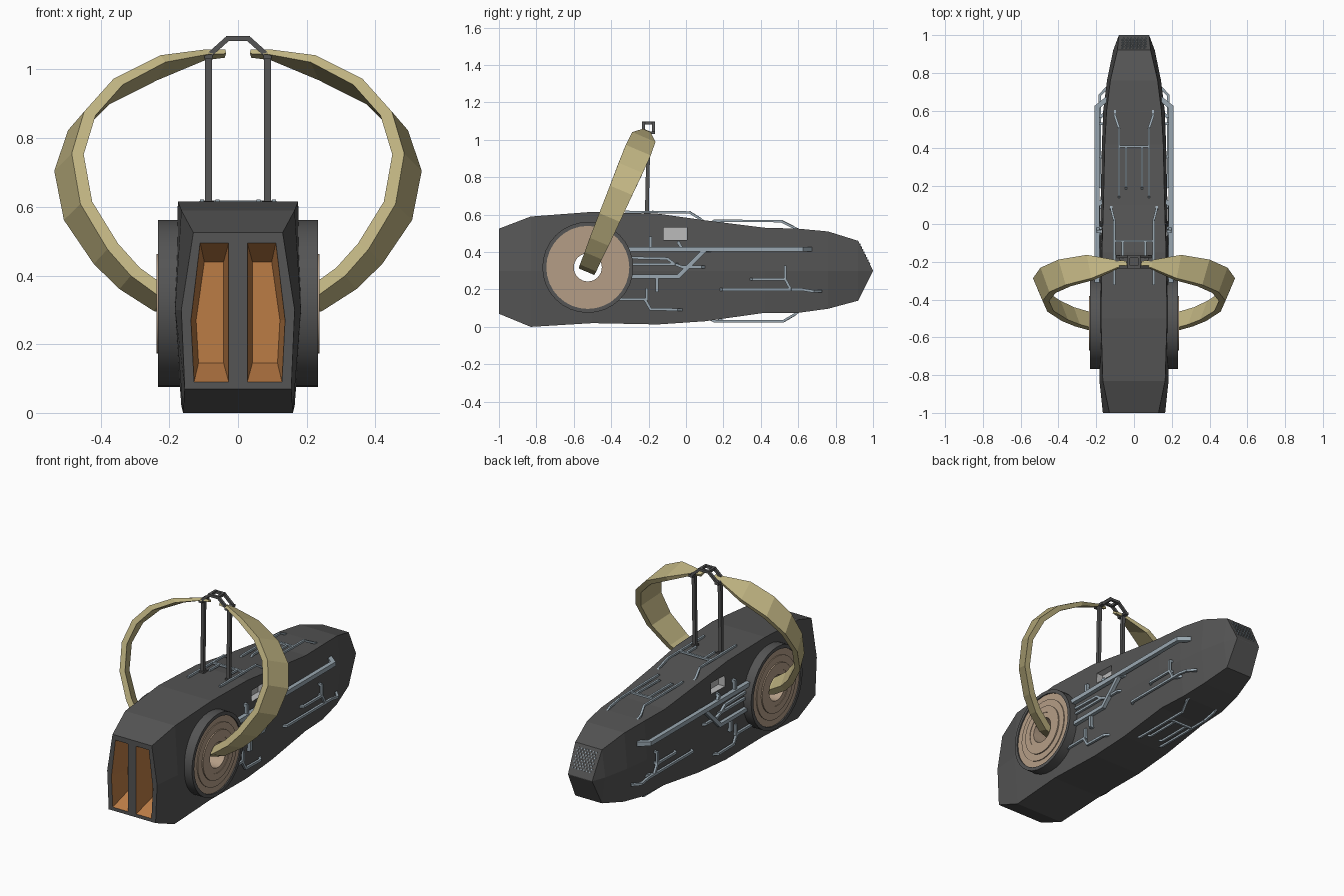
import bpy, bmesh, math
from mathutils import Vector, Matrix

if "Cube" in bpy.data.objects:
    bpy.data.objects.remove(bpy.data.objects["Cube"])


def mat(name, r, g, b):
    m = bpy.data.materials.new(name)
    m.diffuse_color = (r, g, b, 1)
    m.use_nodes = True
    m.node_tree.nodes["Principled BSDF"].inputs["Base Color"].default_value = m.diffuse_color
    return m


DARK = mat("dark_shell", .09, .09, .09)
ORANGE = mat("orange", .50, .20, .06)
TAN = mat("tan", .46, .34, .24)
GOLD = mat("gold", .52, .45, .22)
PIPE = mat("pipe_grey", .32, .39, .44)
LIGHT = mat("light_grey", .50, .50, .50)


def make(name, bm, material, mirror=False):
    bmesh.ops.remove_doubles(bm, verts=bm.verts, dist=1e-5)
    bmesh.ops.recalc_face_normals(bm, faces=bm.faces)
    me = bpy.data.meshes.new(name)
    bm.to_mesh(me)
    bm.free()
    me.materials.append(material)
    ob = bpy.data.objects.new(name, me)
    bpy.context.collection.objects.link(ob)
    if mirror:
        ob.modifiers.new("mirror", 'MIRROR')
    return ob


def loft(bm, rings, caps=True):
    vs = [[bm.verts.new(p) for p in r] for r in rings]
    n = len(vs[0])
    for a, b in zip(vs, vs[1:]):
        for i in range(n):
            bm.faces.new((a[i], a[(i + 1) % n], b[(i + 1) % n], b[i]))
    if caps:
        bm.faces.new(vs[0])
        bm.faces.new(vs[-1])


def box(bm, lo, hi):
    lo, hi = Vector(lo), Vector(hi)
    bmesh.ops.create_cube(bm, size=1, matrix=Matrix.Translation((lo + hi) / 2)
                          @ Matrix.Diagonal((*(hi - lo), 1)))


def beams(bm, pts, t):
    # chain of square bars through the points
    for p, q in zip(pts, pts[1:]):
        p, q = Vector(p), Vector(q)
        d = q - p
        bmesh.ops.create_cube(bm, size=1, matrix=Matrix.Translation((p + q) / 2)
                              @ d.to_track_quat('Z', 'Y').to_matrix().to_4x4()
                              @ Matrix.Diagonal((t, t, d.length + t * .5, 1)))


# Body: y, top half-width, top z, middle half-width, bottom half-width, bottom z
sections = [
    (-1, .13, .525, .165, .155, .07), (-.83, .165, .59, .183, .16, .0),
    (-.5, .175, .615, .186, .165, .02), (-.15, .17, .605, .182, .16, .013),
    (.1, .162, .57, .177, .155, .03), (.42, .155, .53, .17, .15, .075),
    (.6, .145, .525, .163, .14, .075), (.76, .125, .51, .143, .12, .097),
    (.92, .088, .46, .11, .088, .14), (1, .08, .302, .08, .08, .298)]
bm = bmesh.new()
loft(bm, [[(a, y, zt), (b, y, .3), (c, y, zb), (-c, y, zb), (-b, y, .3), (-a, y, zt)]
          for y, a, zt, b, c, zb in sections])
body = make("body", bm, DARK)

# Cutters: front intake slots, side pockets, hub bore
DEPTH = .13
slot = [(.027, .495), (.11, .495), (.137, .27), (.128, .09), (.027, .09)]
back = [(.042, .44), (.098, .44), (.122, .27), (.115, .145), (.042, .145)]
bm = bmesh.new()
for s in (1, -1):
    rings = []
    for k in (-.1, 1):
        rings.append([(s * (f[0] + (b[0] - f[0]) * k), -1 + DEPTH * k, f[1] + (b[1] - f[1]) * k)
                      for f, b in zip(slot, back)])
    loft(bm, rings)
slots = make("slot_cutter", bm, ORANGE)

bm = bmesh.new()
for s in (1, -1):
    box(bm, (s * .2 - .07, -.12, .465), (s * .2 + .07, .005, .53))
pockets = make("pocket_cutter", bm, LIGHT)

HUB = Vector((0, -.525, .318))
bm = bmesh.new()
bmesh.ops.create_cone(bm, cap_ends=True, segments=32, radius1=.075, radius2=.075, depth=1,
                      matrix=Matrix.Translation(HUB) @ Matrix.Rotation(math.pi / 2, 4, 'Y'))
bore = make("bore_cutter", bm, TAN)

bpy.context.view_layer.objects.active = body
for cutter in (slots, pockets, bore):
    m = body.modifiers.new("cut", 'BOOLEAN')
    m.operation, m.solver, m.object = 'DIFFERENCE', 'EXACT', cutter
    m.material_mode = 'TRANSFER'
    bpy.ops.object.modifier_apply(modifier=m.name)
    bpy.data.objects.remove(cutter)


# Side drums: turned profiles of (radius, x)
def lathe(name, prof, material, n=32):
    bm = bmesh.new()
    loft(bm, [[(x, HUB.y + r * math.cos(2 * math.pi * i / n), HUB.z + r * math.sin(2 * math.pi * i / n))
               for i in range(n)] for r, x in prof], caps=False)
    ob = make(name, bm, material, True)
    bpy.ops.object.select_all(action='DESELECT')
    ob.select_set(True)
    bpy.context.view_layer.objects.active = ob
    bpy.ops.object.shade_smooth_by_angle(angle=math.radians(30))


lathe("drum_rim", [(.222, .15), (.243, .15), (.243, .233), (.222, .233), (.222, .15)], DARK)
lathe("drum_disc", [(.222, .15), (.222, .226), (.185, .226), (.185, .231), (.145, .231),
                    (.145, .238), (.105, .238), (.105, .235), (.075, .235), (.075, .15), (.222, .15)], TAN)

# Handle band: x of rear edge, z, band width, thickness
band = [(.17, .295, .09, .03), (.245, .315, .095, .035), (.345, .38, .10, .035),
        (.42, .455, .11, .035), (.507, .585, .12, .035), (.535, .73, .13, .035),
        (.495, .85, .14, .035), (.40, .945, .145, .032), (.25, 1.015, .135, .025),
        (.10, 1.05, .045, .015), (.04, 1.052, .03, .012)]
bm = bmesh.new()
rings = []
for x, z, w, t in band:
    ring = []
    d = Vector((-x, .68 - z)).normalized() * t
    for side, inner in ((1, 0), (-1, 0), (-1, 1), (1, 1)):
        px = x * (1 if side > 0 else .905) + d.x * inner
        pz = z + d.y * inner
        ring.append((px, -.53 + (pz - .3) * .426 + side * w * .46, pz - side * w * .195))
    rings.append(ring)
loft(bm, rings)
make("handle_band", bm, GOLD, True)

# Posts and top clip
bm = bmesh.new()
beams(bm, [(.086, -.21, .58), (.086, -.2, 1.04)], .02)
box(bm, (.07, -.225, .59), (.102, -.19, .617))
box(bm, (.074, -.235, 1.03), (.098, -.165, 1.045))
for y in (-.227, -.173):
    beams(bm, [(.086, y, 1.04), (.03, y, 1.09), (0, y, 1.09)], .015)
box(bm, (.02, -.235, 1.083), (.035, -.165, 1.098))
make("handle_post", bm, DARK, True)

# Side pipes: (y, z) paths with stand-off x and thickness; far ends bend into the shell
side_pipes = [
    (.195, .026, [(-.32, .415), (.62, .415)]),
    (.192, .022, [(-.32, .27), (-.04, .27), (.10, .41)]),
    (.188, .014, [(-.32, .335), (-.06, .335), (-.02, .32), (.08, .32)]),
    (.188, .014, [(-.32, .37), (-.10, .365), (-.06, .335)]),
    (.190, .018, [(-.19, .415), (-.19, .475)]),
    (.190, .016, [(-.02, .415), (-.04, .45)]),
    (.188, .018, [(-.155, .27), (-.155, .195)]),
    (.182, .014, [(-.42, .147), (-.22, .147), (-.19, .095), (-.05, .092)]),
    (.182, .014, [(-.21, .20), (-.21, .147)]),
    (.182, .014, [(.20, .20), (.62, .20), (.68, .19)]),
    (.182, .014, [(.36, .255), (.53, .255), (.56, .20)]),
    (.182, .014, [(.53, .32), (.53, .255)])]
bm = bmesh.new()
for x, t, path in side_pipes:
    pts = [(x, y, z) for y, z in path]
    dy = .04 if path[-1][0] - path[0][0] > .1 else 0
    pts = [(.15, path[0][0] - dy * .5, path[0][1])] + pts + [(.145, path[-1][0] + dy, path[-1][1])]
    beams(bm, pts, t)
make("side_pipes", bm, PIPE, True)

# Top and bottom pipes: H-shaped runs
bm = bmesh.new()
beams(bm, [(.10, .60, .52), (.10, .57, .535), (.08, .51, .565), (.08, .15, .568), (.08, .13, .55)], .012)
beams(bm, [(.08, .41, .566), (0, .41, .566)], .012)
beams(bm, [(.042, .41, .566), (.042, .20, .566), (.042, .18, .55)], .012)
beams(bm, [(.12, .10, .56), (.12, .08, .575), (.105, .02, .612), (.105, -.32, .615)], .012)
beams(bm, [(.105, -.09, .613), (0, -.09, .613)], .012)
beams(bm, [(.06, -.09, .613), (.06, -.18, .615)], .012)
make("top_pipes", bm, PIPE, True)

bm = bmesh.new()
beams(bm, [(.10, .60, .08), (.10, .58, .065), (.08, .52, .03), (.08, .15, .03), (.08, .12, .045)], .012)
beams(bm, [(.08, .41, .03), (0, .41, .03)], .012)
beams(bm, [(.042, .41, .03), (.042, .20, .03), (.042, .17, .045)], .012)
make("bottom_pipes", bm, PIPE, True)

# Nose grille: small studs on the sloped upper nose face
bm = bmesh.new()
top, low = Vector((0, .92, .46)), Vector((0, 1, .302))
tilt = (low - top).to_track_quat('Z', 'X').to_matrix().to_4x4()
for r in range(8):
    for c in range(7):
        p = top.lerp(low, .13 + r * .09) + Vector(((c - 3) * .019 + (.004 if r % 2 else -.004), 0, 0))
        bmesh.ops.create_cube(bm, size=.008, matrix=Matrix.Translation(p) @ tilt)
make("nose_grille", bm, PIPE)
